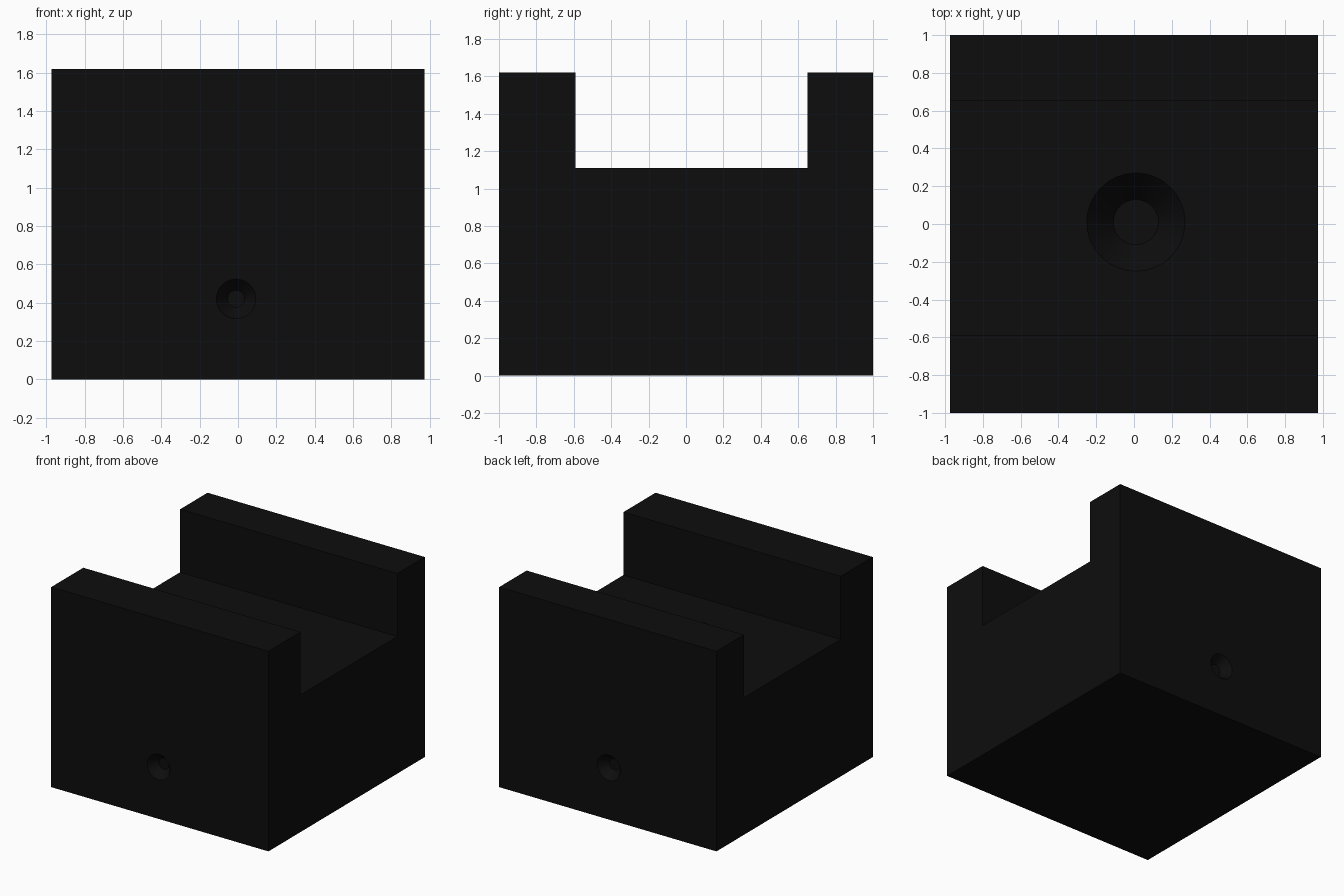
import bpy, bmesh
from math import radians
from mathutils import Vector, Euler

if "Cube" in bpy.data.objects:
    bpy.data.objects.remove(bpy.data.objects["Cube"])

black = bpy.data.materials.new("black_plastic")
black.diffuse_color = (0.004, 0.004, 0.004, 1)
black.use_nodes = True
black.node_tree.nodes["Principled BSDF"].inputs["Base Color"].default_value = black.diffuse_color

# Block: channel profile in the YZ plane, extruded along X
HALF_X = 0.973
profile = [(-1, 0), (1, 0), (1, 1.62), (0.65, 1.62), (0.65, 1.11),
           (-0.59, 1.11), (-0.59, 1.62), (-1, 1.62)]
bm = bmesh.new()
face = bm.faces.new([bm.verts.new((-HALF_X, y, z)) for y, z in profile])
ext = bmesh.ops.extrude_face_region(bm, geom=[face])
bmesh.ops.translate(bm, vec=(2 * HALF_X, 0, 0),
                    verts=[v for v in ext["geom"] if isinstance(v, bmesh.types.BMVert)])
bmesh.ops.recalc_face_normals(bm, faces=bm.faces)
mesh = bpy.data.meshes.new("channel_block")
bm.to_mesh(mesh)
bm.free()
block = bpy.data.objects.new("channel_block", mesh)
bpy.context.collection.objects.link(block)
mesh.materials.append(black)


def recess(mouth, rot, r_mouth, r_floor, depth):
    """Cut a tapered round recess whose mouth lies on the block surface."""
    lip = 0.02
    r_out = r_mouth + (r_mouth - r_floor) * lip / depth
    euler = Euler(rot)
    outward = euler.to_matrix() @ Vector((0, 0, 1))
    centre = Vector(mouth) + outward * (lip - depth) / 2
    bpy.ops.mesh.primitive_cone_add(vertices=32, radius1=r_floor, radius2=r_out,
                                    depth=depth + lip, location=centre, rotation=euler)
    cutter = bpy.context.object
    cutter.name = "recess_cutter"
    cutter.hide_render = True
    cutter.data.materials.append(black)
    mod = block.modifiers.new("recess", 'BOOLEAN')
    mod.operation = 'DIFFERENCE'
    mod.solver = 'EXACT'
    mod.object = cutter
    bpy.context.view_layer.objects.active = block
    bpy.ops.object.modifier_apply(modifier=mod.name)
    bpy.data.objects.remove(cutter)


# Socket in the channel floor, and matching dimples front and back
recess((0.01, 0.01, 1.11), (0, 0, 0), 0.26, 0.12, 0.16)
for side in (-1, 1):
    recess((-0.01, side, 0.42), (radians(-90 * side), 0, 0), 0.103, 0.045, 0.07)

# Smooth round walls, sharp edges elsewhere
bpy.ops.object.select_all(action='DESELECT')
block.select_set(True)
bpy.context.view_layer.objects.active = block
bpy.ops.object.shade_smooth_by_angle(angle=radians(30))
